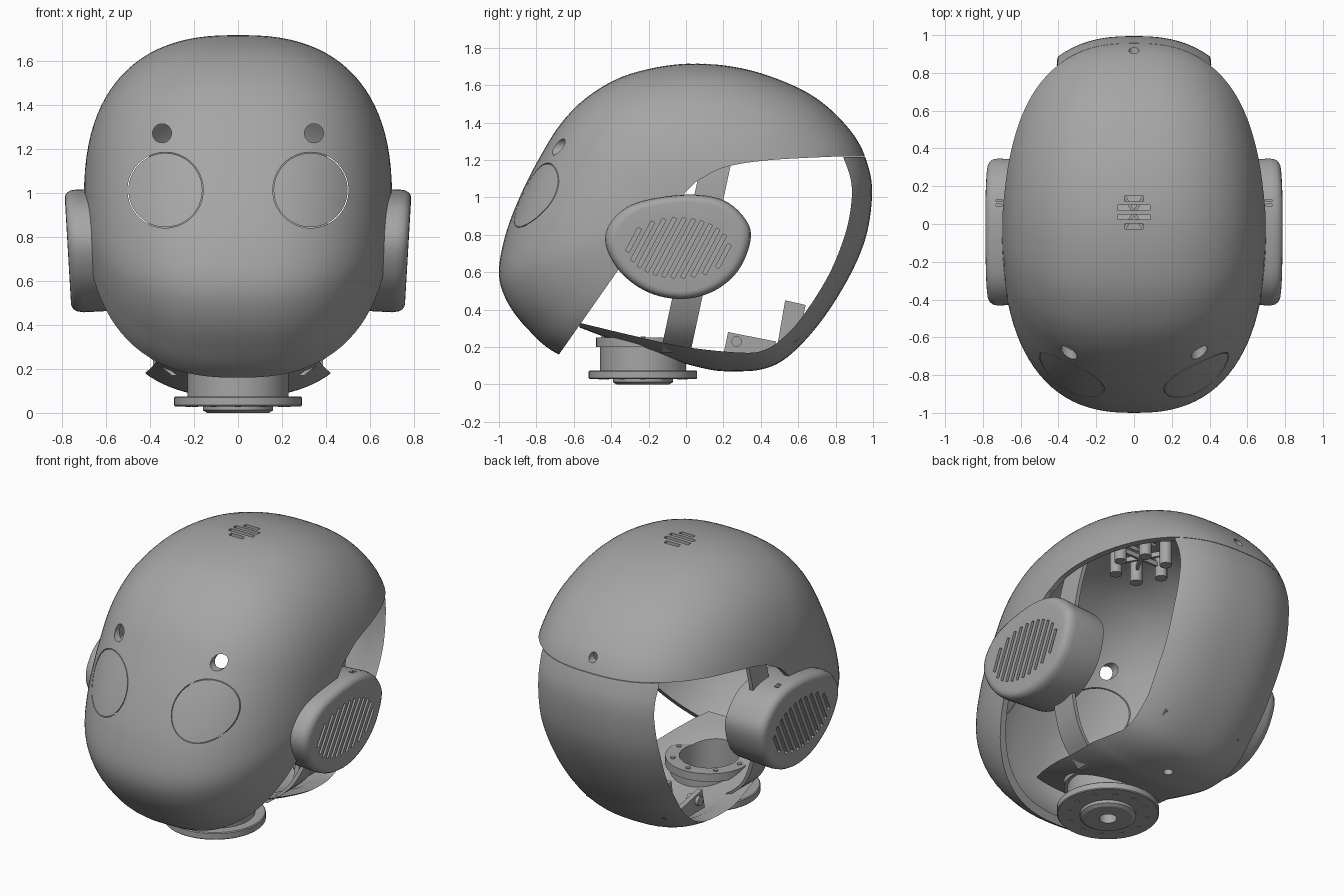
import bpy, bmesh, math
from mathutils import Vector, Matrix

cube = bpy.data.objects.get("Cube")
if cube:
    bpy.data.objects.remove(cube, do_unlink=True)

grey = bpy.data.materials.new("mid_grey")
grey.use_nodes = True
grey.diffuse_color = (0.38, 0.38, 0.38, 1)
grey.node_tree.nodes["Principled BSDF"].inputs["Base Color"].default_value = (0.38, 0.38, 0.38, 1)


def add(name, bm):
    bmesh.ops.recalc_face_normals(bm, faces=bm.faces)
    me = bpy.data.meshes.new(name)
    bm.to_mesh(me)
    bm.free()
    me.materials.append(grey)
    ob = bpy.data.objects.new(name, me)
    bpy.context.collection.objects.link(ob)
    return ob


def loft(name, rings, closed=False):
    """Skin a list of equal point rings; cap the ends or join them."""
    bm = bmesh.new()
    rows = [[bm.verts.new(p) for p in r] for r in rings]
    n = len(rows[0])
    for a, b in list(zip(rows, rows[1:])) + ([(rows[-1], rows[0])] if closed else []):
        for i in range(n):
            j = (i + 1) % n
            bm.faces.new((a[i], a[j], b[j], b[i]))
    if not closed:
        bm.faces.new(rows[0])
        bm.faces.new(rows[-1])
    return add(name, bm)


def smooth(pts, steps=6, closed=True):
    """Catmull-Rom curve through 2D points."""
    out, n = [], len(pts)
    at = lambda i: Vector(pts[i % n] if closed else pts[max(0, min(n - 1, i))])
    for i in range(n if closed else n - 1):
        p, q, r, s = (at(i + k) for k in (-1, 0, 1, 2))
        for k in range(steps):
            t = k / steps
            out.append(q + (r - p) * t / 2 + (2 * p - 5 * q + 4 * r - s) * t * t / 2
                       + (3 * q - p - 3 * r + s) * t ** 3 / 2)
    return out if closed else out + [at(n - 1)]


def prism(name, yz, x0, x1):
    return loft(name, [[(x, p[0], p[1]) for p in yz] for x in (x0, x1)])


def circle(r, n=48):
    return [(r * math.cos(2 * math.pi * i / n), r * math.sin(2 * math.pi * i / n)) for i in range(n)]


def turned(name, steps, x=0, y=0, closed=False):
    """Upright turned part from (radius, height) steps."""
    return loft(name, [[(x + a, y + b, z) for a, b in circle(r)] for r, z in steps], closed)


def bore(x, z, r, y0, y1):
    return loft("bore_cutter", [[(x + a, y, z + b) for a, b in circle(r)] for y in (y0, y1)])


def box(name, centre, size, tilt=0):
    bm = bmesh.new()
    m = Matrix.Translation(centre) @ Matrix.Rotation(tilt, 4, "X") @ Matrix.Diagonal((*size, 1))
    bmesh.ops.create_cube(bm, size=1, matrix=m)
    return add(name, bm)


def finish(ob, cutters=(), mirror=False, angle=30):
    for c in cutters:
        m = ob.modifiers.new("cut", "BOOLEAN")
        m.object, m.operation, m.solver = c, "DIFFERENCE", "EXACT"
    if mirror:
        ob.modifiers.new("mirror", "MIRROR").use_axis = (True, False, False)
    bpy.context.view_layer.update()
    me = bpy.data.meshes.new_from_object(ob.evaluated_get(bpy.context.evaluated_depsgraph_get()))
    ob.modifiers.clear()
    ob.data = me
    for c in cutters:
        bpy.data.objects.remove(c, do_unlink=True)
    bpy.ops.object.select_all(action="DESELECT")
    ob.select_set(True)
    bpy.context.view_layer.objects.active = ob
    bpy.ops.object.shade_smooth_by_angle(angle=math.radians(angle))
    return ob


# Head form: side outline shrunk towards its centre along a superellipse
CENTRE, HALF, POWER = Vector((0, 0.95)), 0.7, 2.5


def egg(name, outline, k=1.0):
    rings = []
    for i in range(49):
        a = math.radians(-89.5 + 179 * i / 48)
        x = math.copysign(abs(math.sin(a)) ** (2 / POWER), a) * HALF * k
        s = math.cos(a) ** (2 / POWER) * k
        rings.append([(x, *(CENTRE + (p - CENTRE) * s)) for p in outline])
    return loft(name, rings)


UPPER = [(-1, .6), (-.965, .8), (-.89, 1), (-.79, 1.2), (-.665, 1.4), (-.51, 1.55), (-.3, 1.66),
         (0, 1.715), (.3, 1.69), (.57, 1.6), (.75, 1.49), (.9, 1.33), (.97, 1.18), (.995, 1.03),
         (.97, .82), (.9, .63), (.78, .42), (.65, .25), (.52, .13), (.4, .08), (.25, .07)]
face_line = smooth(UPPER + [(0, .04), (-.35, .05), (-.68, .16), (-.85, .3), (-.96, .45)])
strap_line = smooth(UPPER + [(.1, .085), (-.2, .17), (-.57, .305), (-.85, .42)])
THICK = 0.955

# Front and top shell with eye seams, sensor holes and top vent
edge = smooth([(-.35, .63), (0, 1.03), (.1, 1.11), (.22, 1.165), (.45, 1.2), (.83, 1.22)], closed=False)
cuts = [egg("inner_cutter", face_line, THICK),
        prism("edge_cutter", [(-.96, -.24), *edge, (1.3, 1.22), (1.3, -.24)], -1, 1)]
for side in (-1, 1):
    cuts.append(bore(.345 * side, 1.27, .043, -1.2, -.3))
    cuts.append(loft("eye_seam_cutter", [[(.33 * side + a, y, 1.012 + b) for a, b in circle(r, 64)]
                for r, y in ((.172, -1.2), (.172, -.4), (.168, -.4), (.168, -1.2))], True))
for y in (-.012, .037, .086, .135):
    chord = math.sqrt(.088 ** 2 - (y - .062) ** 2)
    cuts.append(box("vent_cutter", (0, y, 1.7), (2 * chord, .027, .3)))
cuts.append(bore(0, 1.3, .027, .7, 1.2))
finish(egg("front_shell", face_line), cuts)

# Back shell running down into the under strap
opening = smooth([(-.57, .33), (-.3, .265), (0, .2), (.3, .17), (.42, .185), (.52, .25), (.62, .36),
                  (.76, .58), (.85, .8), (.885, .98), (.88, 1.1), (.84, 1.217)], closed=False)
cuts = [egg("inner_cutter", strap_line, THICK),
        prism("opening_cutter", [(-.57, -.3), *opening, (1.5, 1.217), (1.5, 2), (-1.5, 2), (-1.5, -.3)], -1, 1),
        turned("drain_cutter", [(.028, -.1), (.028, .3)], 0, .3),
        turned("neck_cutter", [(.17, -.1), (.17, .5)], 0, -.23)]
finish(egg("back_shell", strap_line), cuts)

# Ear pods with slanted grille
pod_line = smooth([(-.43, .75), (-.4, .87), (-.27, .97), (0, 1.015), (.2, .985), (.32, .88), (.345, .77),
                   (.28, .61), (.15, .5), (-.02, .457), (-.2, .492), (-.35, .6)])
mid = Vector((-.03, .74))
pod = loft("ear_pods", [[(x + .05 * (p[1] - .74), *(mid + (p - mid) * s)) for p in pod_line]
           for x, s in ((.5, .96), (.715, 1), (.745, .985), (.762, .95), (.771, .9), (.773, .85))])
cuts = []
slant = math.radians(62)
along, across = Vector((math.cos(slant), math.sin(slant))), Vector((math.sin(slant), -math.cos(slant)))
for i in range(-5, 6):
    # Chord of the grille ellipse along the slant direction
    o = across * (i * .0465)
    ry, rz = .275, .16
    a = (along.x / ry) ** 2 + (along.y / rz) ** 2
    b = along.x * o.x / ry ** 2 + along.y * o.y / rz ** 2
    c = (o.x / ry) ** 2 + (o.y / rz) ** 2 - 1
    d = b * b - a * c
    if d > 0:
        m = Vector((-.04, .73)) + o - along * (b / a)
        cuts.append(box("grille_cutter", (.76, m.x, m.y), (.1, 2 * math.sqrt(d) / a, .021), slant))
for y in (.1, .125):
    cuts.append(box("pod_slot_cutter", (.715, y, 1.01), (.03, .012, .08)))
finish(pod, cuts, mirror=True)

# Side bands carrying the pods
band = smooth([(.3, .17), (.46, .32), (.57, .6), (.6, .9), (.6, 1.1), (.575, 1.3)], closed=False)
rows = []
for x, z in band:
    y = -.05 + (z - .2) * .215
    rows.append([(x, y - .08, z), (x, y + .08, z), (x - .025, y + .08, z), (x - .025, y - .08, z)])
finish(loft("side_bands", rows), mirror=True)

# Neck mount: flanged collar, hub and inner bearing ring
NY = -.23
turned_parts = {
    "neck_collar": ([(.285, .03), (.29, .035), (.29, .07), (.285, .075), (.23, .075), (.23, .2),
                     (.17, .2), (.17, .06), (.05, .06), (.05, .03)], True),
    "neck_hub": ([(.14, 0), (.16, .012), (.16, .032), (.05, .032), (.05, 0)], True),
    "bearing_ring": ([(.25, .2), (.25, .25), (.17, .25), (.17, .2)], True)}
for name, (steps, closed) in turned_parts.items():
    finish(turned(name, steps, 0, NY, closed))
for name, r, z, count in (("flange_bolt", .225, .026, 12), ("hub_bolt", .1, -.0005, 6), ("ring_bolt", .21, .249, 8)):
    for a, b in circle(r, count):
        finish(turned(name, [(.014, z + .001), (.014, z + .008)], a, NY + b))

# Rear brackets and bolts inside the strap
finish(prism("strap_brackets", [(.2, .16), (.225, .28), (.48, .23), (.48, .16)], .24, .27), mirror=True)
finish(prism("rear_brackets", [(.48, .16), (.53, .45), (.64, .425), (.6, .24)], .24, .27), mirror=True)
finish(prism("bracket_bolts", [(.27 + a, .23 + b) for a, b in circle(.028)], .21, .29), mirror=True)

# Speaker posts with cross bars under the top vent
for a, b in circle(.15, 6):
    finish(turned("speaker_post", [(.035, 1.5), (.035, 1.66)], a, .06 + b))
for k in range(3):
    bar = box("speaker_bar", (0, 0, 0), (.3, .015, .03))
    bar.matrix_world = Matrix.Translation((0, .06, 1.58)) @ Matrix.Rotation(k * math.pi / 3, 4, "Z")
